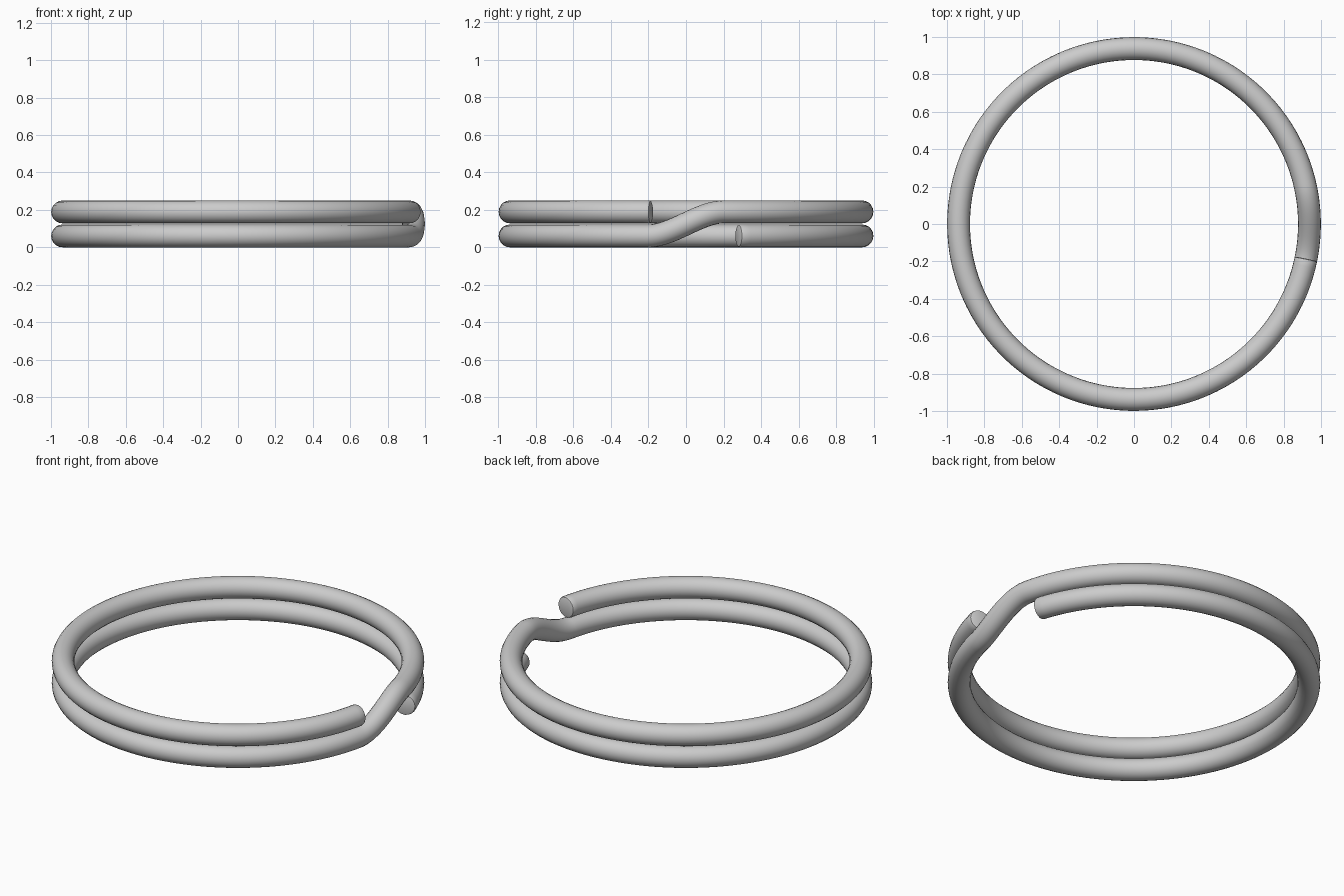
import bpy
from math import radians, cos, sin

if "Cube" in bpy.data.objects:
    bpy.data.objects.remove(bpy.data.objects["Cube"])

RING, WIRE = 0.938, 0.061          # coil centre radius, wire radius
LOW, HIGH = 0.061, 0.189           # heights of the two coils
START, END = 17.2, 708.6           # wire ends, degrees along the winding
STEP_A, STEP_B = 347.5, 372.5      # where the wire climbs to the upper coil
BEV = 0.012                        # rounding of the cut ends


def height(a):
    t = min(max((a - STEP_A) / (STEP_B - STEP_A), 0), 1)
    return LOW + (HIGH - LOW) * t * t * (3 - 2 * t)


# Winding angles, finer through the step, with rounded wire ends
deg = BEV / radians(1) / RING
rounding = [(0, 1 - BEV / WIRE), (deg * 0.3, 1 - 0.29 * BEV / WIRE), (deg, 1)]
samples = [(START + d, s) for d, s in rounding]
a = START + 3
while a < END - 2:
    samples.append((a, 1))
    a += 1.0 if STEP_A - 3 < a < STEP_B + 3 else 3.0
samples += [(END - d, s) for d, s in reversed(rounding)]

# Wire swept along the double coil
curve = bpy.data.curves.new("split_ring", 'CURVE')
curve.dimensions = '3D'
curve.twist_mode = 'Z_UP'
curve.bevel_depth = WIRE
curve.bevel_resolution = 8
curve.use_fill_caps = True
spline = curve.splines.new('POLY')
spline.points.add(len(samples) - 1)
for p, (a, s) in zip(spline.points, samples):
    r = radians(a)
    p.co = (RING * cos(r), RING * sin(r), height(a), 1)
    p.radius = s

ring = bpy.data.objects.new("split_ring", curve)
bpy.context.collection.objects.link(ring)
bpy.context.view_layer.objects.active = ring
ring.select_set(True)
bpy.ops.object.convert(target='MESH')

# Weld the end caps to the wire and smooth
import bmesh
ring = bpy.context.object
bm = bmesh.new()
bm.from_mesh(ring.data)
bmesh.ops.remove_doubles(bm, verts=bm.verts, dist=0.0002)
bmesh.ops.recalc_face_normals(bm, faces=bm.faces)
bm.to_mesh(ring.data)
bm.free()
bpy.ops.object.shade_smooth_by_angle(angle=radians(35))
